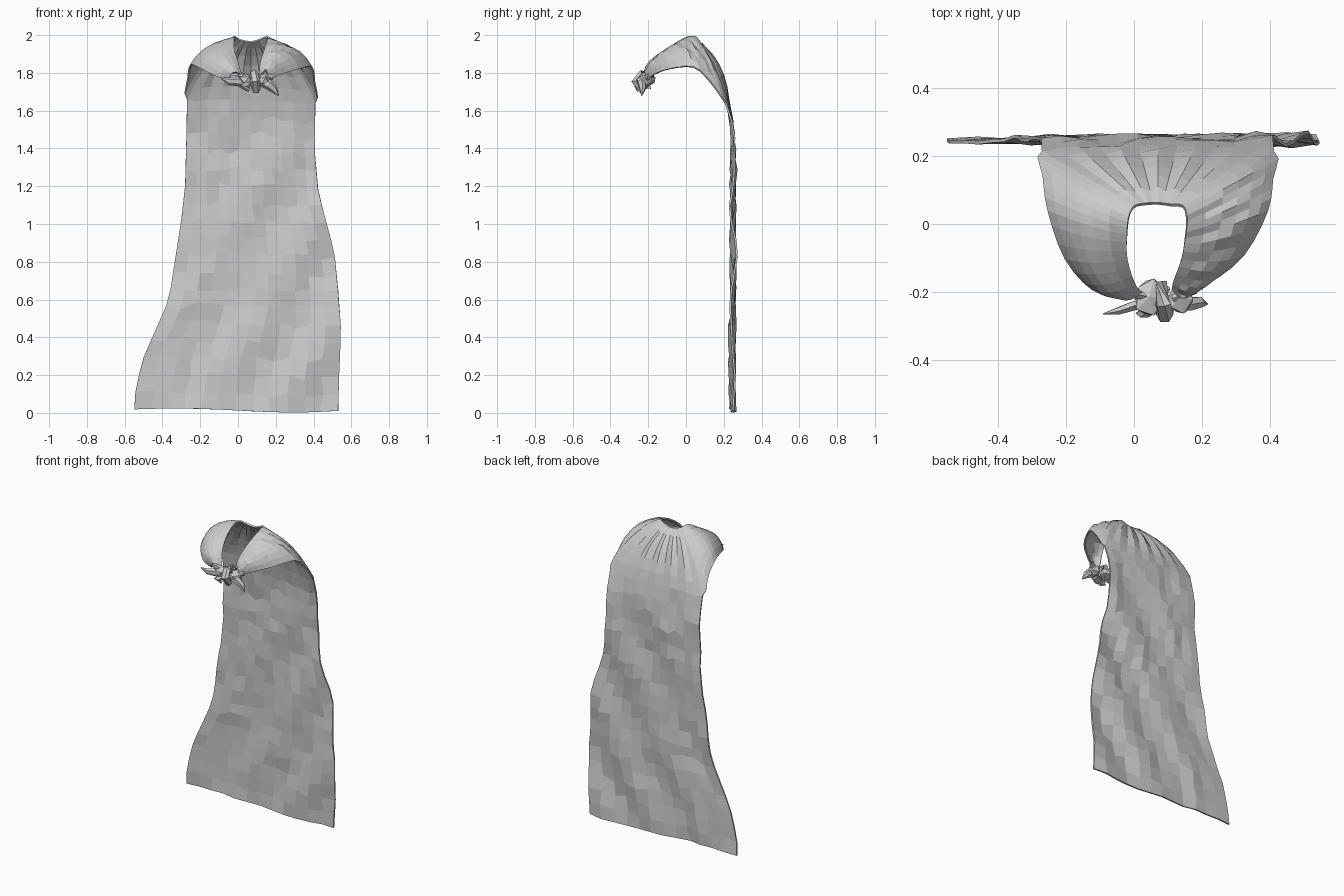
import bpy, bmesh, math, random
from mathutils import Vector

random.seed(4)
if "Cube" in bpy.data.objects:
    bpy.data.objects.remove(bpy.data.objects["Cube"])

cloth = bpy.data.materials.new("grey cloth")
cloth.use_nodes = True
cloth.diffuse_color = (0.6, 0.6, 0.6, 1)
cloth.node_tree.nodes["Principled BSDF"].inputs["Base Color"].default_value = (0.6, 0.6, 0.6, 1)


def make_object(name, bm):
    bmesh.ops.recalc_face_normals(bm, faces=bm.faces)
    mesh = bpy.data.meshes.new(name)
    bm.to_mesh(mesh)
    bm.free()
    mesh.materials.append(cloth)
    obj = bpy.data.objects.new(name, mesh)
    bpy.context.collection.objects.link(obj)
    return obj


def spline(points, steps):
    """Smooth curve through the points."""
    p = [Vector(q) for q in points]
    p = [2 * p[0] - p[1]] + p + [2 * p[-1] - p[-2]]
    out = []
    for a, b, c, d in zip(p, p[1:], p[2:], p[3:]):
        for i in range(steps):
            t = i / steps
            out.append(b + (c - a) * t / 2 + (2 * a - 5 * b + 4 * c - d) * t * t / 2
                       + (3 * b - a - 3 * c + d) * t ** 3 / 2)
    return out + [p[-2]]


def lookup(table, z):
    """Linear lookup in a list of (z, value) falling in z."""
    for (z0, v0), (z1, v1) in zip(table, table[1:]):
        if z >= z1:
            return v0 + (v1 - v0) * (z0 - z) / (z0 - z1)
    return table[-1][1]


# Neck opening and lower mantle edge, both from right knot end round the back
neck = [(.02, -.2, 1.78), (0, -.17, 1.85), (-.02, -.1, 1.92), (-.02, -.03, 1.97),
        (-.015, .02, 1.99), (0, .05, 1.98), (.03, .058, 1.97), (.07, .06, 1.965),
        (.11, .055, 1.975), (.145, .05, 1.99), (.155, .01, 1.985), (.15, -.04, 1.96),
        (.14, -.1, 1.92), (.12, -.16, 1.85), (.115, -.19, 1.78)]
edge = [(-.05, -.2, 1.76), (-.12, -.19, 1.785), (-.2, -.1, 1.825), (-.25, .04, 1.84),
        (-.265, .14, 1.77), (-.27, .21, 1.66), (-.1, .222, 1.66), (.07, .225, 1.655),
        (.24, .222, 1.65), (.41, .21, 1.64), (.405, .13, 1.75), (.39, .04, 1.83),
        (.32, -.09, 1.82), (.22, -.17, 1.79), (.16, -.2, 1.765)]
STEPS = 3
inner, outer = spline(neck, STEPS), spline(edge, STEPS)
first, last = 5 * STEPS, 9 * STEPS
bm = bmesh.new()

# Shoulder mantle: lofted and bulged between the two curves
MANTLE_ROWS = 6
rows = []
for r in range(MANTLE_ROWS + 1):
    t = r / MANTLE_ROWS
    row = []
    for i, (a, b) in enumerate(zip(inner, outer)):
        p = a.lerp(b, t)
        out = Vector((p.x - .07, p.y, 0)).normalized()
        arch = 4 * t * (1 - t)
        p += (out * .55 + Vector((0, 0, .8))) * .04 * arch
        if first < i < last:  # gathered pleats behind the neck
            p += out * arch * (.009 if i % 2 else -.009)
        elif i >= last:  # wrinkles on one shoulder
            p.z += arch * .007 * math.sin(i * 2.2 + r)
        row.append(bm.verts.new(p))
    rows.append(row)

# Hanging sheet: widens to the hem with slanting folds
right_side = [(1.66, -.27), (1.5, -.272), (1.2, -.28), (1, -.303), (.8, -.335), (.6, -.365),
              (.42, -.445), (.27, -.51), (.1, -.545), (0, -.55)]
left_side = [(1.65, .41), (1.4, .405), (1.17, .425), (1, .47), (.85, .51), (.65, .53),
             (.45, .545), (.2, .535), (0, .53)]
SHEET_ROWS = 18
columns = last - first
hang = [rows[-1][first:last + 1]]
for r in range(1, SHEET_ROWS + 1):
    t = r / SHEET_ROWS
    row = []
    for c in range(columns + 1):
        u = c / columns
        hem = .018 + .011 * math.sin(5.5 * u + .1) - .008 * math.sin(math.pi * u)
        z = outer[first + c].z * (1 - t) + hem * t
        inside = 0 < c < columns
        if inside and r < SHEET_ROWS:
            z += random.uniform(-.018, .018)
        x0, x1 = lookup(right_side, z), lookup(left_side, z)
        x = x0 + (x1 - x0) * u + (random.uniform(-.008, .008) if inside else 0)
        y = lookup([(1.66, .215), (1.5, .25), (1.2, .248), (0, .247)], z)
        depth = (.004 + .011 * u) * min(1, 4 * t)
        y += depth * math.sin(15 * x - 9 * z + 1.5) + random.uniform(-.007, .007)
        row.append(bm.verts.new((x, y, z)))
    hang.append(row)

for grid in (rows, hang):
    for upper, lower in zip(grid, grid[1:]):
        for i in range(len(upper) - 1):
            bm.faces.new((upper[i], upper[i + 1], lower[i + 1], lower[i]))
cape = make_object("cape_cloth", bm)
thick = cape.modifiers.new("thickness", 'SOLIDIFY')
thick.thickness = .01
thick.offset = 0


def strand(name, path, radii, flat=.6, sides=6):
    """Faceted strand of cloth along a path."""
    bm = bmesh.new()
    pts = [Vector(p) for p in path]
    rings = []
    for i, p in enumerate(pts):
        along = (pts[min(i + 1, len(pts) - 1)] - pts[max(i - 1, 0)]).normalized()
        side = along.cross(Vector((0, 1, 0))).normalized()
        front = side.cross(along)
        ring = []
        for k in range(sides):
            a = math.tau * k / sides
            ring.append(bm.verts.new(p + radii[i] * (side * math.cos(a) + front * flat * math.sin(a))))
        rings.append(ring)
    for a, b in zip(rings, rings[1:]):
        for k in range(sides):
            n = (k + 1) % sides
            bm.faces.new((a[k], a[n], b[n], b[k]))
    bm.faces.new(rings[0])
    bm.faces.new(rings[-1])
    return make_object(name, bm)


def lump(name, centre, size):
    """Rough faceted bulge of the knot."""
    bm = bmesh.new()
    bmesh.ops.create_icosphere(bm, subdivisions=1, radius=1)
    for v in bm.verts:
        k = random.uniform(.88, 1.1)
        v.co = Vector(centre) + Vector([q * s * k for q, s in zip(v.co, size)])
    return make_object(name, bm)


# Knot at the throat
lump("knot_right", (.045, -.215, 1.762), (.048, .062, .036))
lump("knot_left", (.135, -.22, 1.758), (.04, .05, .034))
strand("knot_band", [(.08, -.17, 1.785), (.085, -.235, 1.792), (.09, -.265, 1.755),
                     (.095, -.235, 1.712), (.09, -.19, 1.73)], [.018, .024, .026, .024, .018], 1)
# Loose ends and the gathers leading to the mantle
strand("right_loose_end", [(.05, -.23, 1.75), (0, -.24, 1.755), (-.045, -.255, 1.755), (-.09, -.264, 1.772)],
       [.024, .026, .02, .003])
strand("left_loose_end", [(.12, -.235, 1.755), (.16, -.235, 1.74), (.19, -.23, 1.715), (.215, -.235, 1.68)],
       [.024, .028, .022, .003], .8)
strand("lower_loose_end", [(.06, -.24, 1.75), (.03, -.262, 1.725), (.06, -.255, 1.71)], [.02, .025, .012])
strand("right_gather", [(-.04, -.195, 1.775), (.0, -.205, 1.775), (.045, -.215, 1.765)], [.02, .022, .025])
strand("left_gather", [(.18, -.195, 1.782), (.15, -.205, 1.775), (.12, -.22, 1.765)], [.018, .022, .025])
